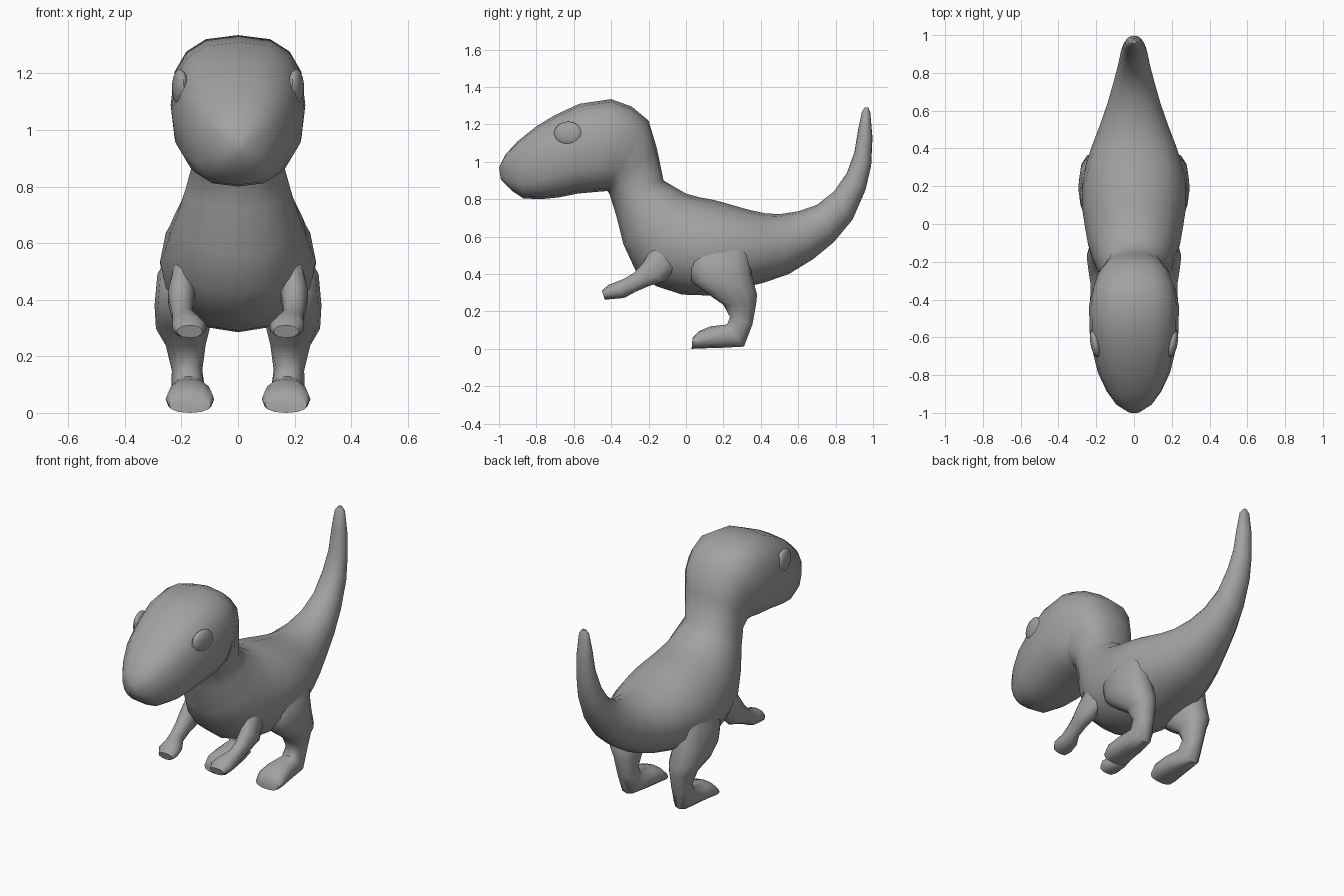
import bpy, bmesh, math
from mathutils import Vector, Matrix

if "Cube" in bpy.data.objects:
    bpy.data.objects.remove(bpy.data.objects["Cube"])

grey = bpy.data.materials.new("plain grey")
grey.use_nodes = True
colour = (0.36, 0.36, 0.36, 1)
grey.diffuse_color = colour
grey.node_tree.nodes["Principled BSDF"].inputs["Base Color"].default_value = colour


def finish(name, bm):
    bmesh.ops.recalc_face_normals(bm, faces=bm.faces)
    mesh = bpy.data.meshes.new(name)
    bm.to_mesh(mesh)
    bm.free()
    mesh.materials.append(grey)
    obj = bpy.data.objects.new(name, mesh)
    bpy.context.collection.objects.link(obj)
    bpy.ops.object.select_all(action="DESELECT")
    obj.select_set(True)
    bpy.context.view_layer.objects.active = obj
    bpy.ops.object.shade_smooth_by_angle(angle=math.radians(50))
    return obj


def bend(v, power):
    return math.copysign(abs(v) ** (2 / power), v)


def loft(name, sections, side=1, sides=16):
    """Each section: upper y, z, lower y, z, half width, centre x, squareness."""
    bm = bmesh.new()
    rings = []
    for y1, z1, y2, z2, width, cx, power in sections:
        upper, lower = Vector((0, y1, z1)), Vector((0, y2, z2))
        middle, reach = (upper + lower) / 2, (upper - lower) / 2
        ring = []
        for i in range(sides):
            a = math.tau * i / sides
            p = middle + reach * bend(math.cos(a), power)
            p.x = side * (cx + width * bend(math.sin(a), power))
            ring.append(bm.verts.new(p))
        rings.append(ring)
    for r, s in zip(rings, rings[1:]):
        for i in range(sides):
            j = (i + 1) % sides
            bm.faces.new((r[i], r[j], s[j], s[i]))
    bm.faces.new(rings[0])
    bm.faces.new(rings[-1])
    return finish(name, bm)


# Head, swinging around the throat into the neck
head = [
    (-1.0, .97, -.99, .905, .03), (-.965, 1.04, -.93, .845, .1),
    (-.9, 1.11, -.87, .805, .145), (-.8, 1.19, -.78, .8, .19),
    (-.7, 1.25, -.68, .81, .215), (-.57, 1.31, -.58, .83, .235),
    (-.4, 1.335, -.47, .84, .238), (-.29, 1.295, -.44, .842, .225),
    (-.2, 1.22, -.425, .845, .2), (-.155, 1.07, -.42, .845, .175)]
# Neck, torso and upturned tail
trunk = [
    (-.12, .9, -.41, .83, .165), (-.06, .865, -.375, .72, .185),
    (0, .83, -.335, .56, .215), (.07, .81, -.27, .42, .245),
    (.13, .8, -.16, .335, .26), (.19, .785, -.02, .29, .275),
    (.26, .765, .13, .285, .275), (.33, .745, .3, .325, .255),
    (.42, .725, .42, .355, .22), (.5, .72, .55, .4, .18),
    (.6, .735, .68, .48, .14), (.7, .77, .79, .57, .11),
    (.79, .84, .89, .69, .085), (.86, .94, .96, .85, .07),
    (.9, 1.05, .99, .98, .055), (.92, 1.17, .997, 1.13, .045),
    (.94, 1.265, .985, 1.265, .03), (.955, 1.29, .975, 1.29, .012)]
loft("body", [s + (0, 2.6) for s in head] + [s + (0, 2.1) for s in trunk])

# Thigh, shin and foot
leg = [
    (.06, .56, .28, .62, .05, .18), (0, .46, .34, .52, .085, .2),
    (.03, .36, .35, .4, .095, .2), (.1, .305, .38, .29, .095, .195),
    (.2, .235, .375, .24, .07, .185), (.235, .17, .355, .13, .054, .18),
    (.22, .13, .31, .012, .06, .175), (.13, .12, .2, .006, .075, .17),
    (.07, .095, .07, .002, .086, .17), (.035, .06, .03, 0, .075, .17)]
# Upper arm, wrist and hand
arm = [
    (-.17, .56, -.06, .42, .035, .195), (-.23, .46, -.12, .36, .05, .2),
    (-.28, .405, -.2, .335, .042, .2), (-.33, .375, -.27, .305, .038, .195),
    (-.375, .357, -.33, .272, .053, .18), (-.415, .342, -.41, .265, .062, .173),
    (-.45, .31, -.435, .265, .045, .17)]

for side, word in ((1, "left"), (-1, "right")):
    loft(word + "_leg", [s + (2.3,) for s in leg], side, 12)
    loft(word + "_arm", [s + (2.2,) for s in arm], side, 10)
    # Shallow eye bulge
    bm = bmesh.new()
    place = (Matrix.Translation((side * .205, -.63, 1.15))
             @ Matrix.Rotation(side * math.radians(-10), 4, "Z")
             @ Matrix.Diagonal((.026, .078, .065, 1)))
    bmesh.ops.create_uvsphere(bm, u_segments=14, v_segments=10, radius=1, matrix=place)
    finish(word + "_eye", bm)
